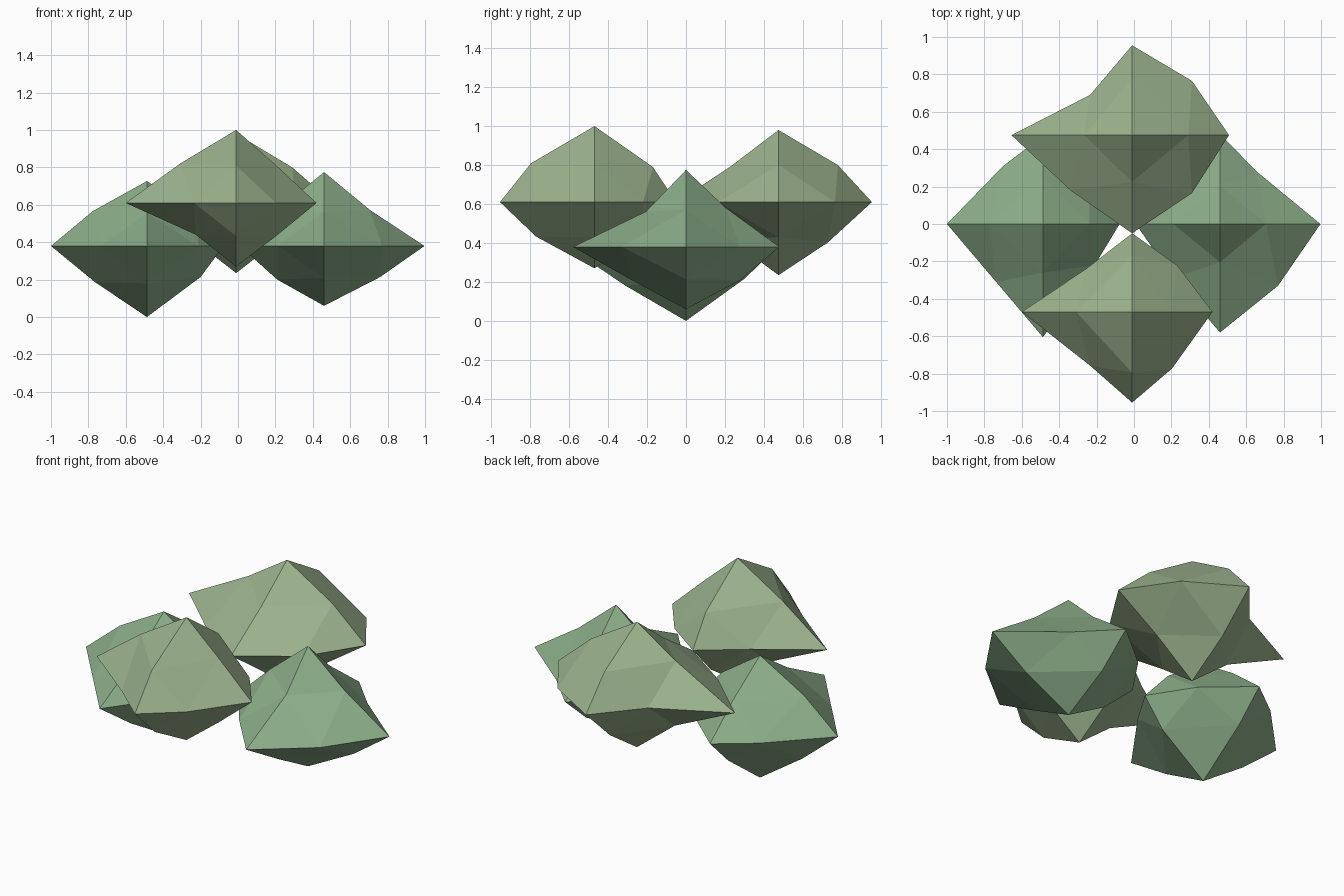
import bpy, bmesh

if "Cube" in bpy.data.objects:
    bpy.data.objects.remove(bpy.data.objects["Cube"])

AXES = {"xy": (0, 1), "xz": (0, 2), "yz": (1, 2)}


def material(name, rgb):
    m = bpy.data.materials.new(name)
    m.diffuse_color = (*rgb, 1)
    m.use_nodes = True
    m.node_tree.nodes["Principled BSDF"].inputs["Base Color"].default_value = m.diffuse_color
    return m


# Uneven once-subdivided octahedron: corner reach per axis (-, +),
# and bulge of each edge midpoint in its plane (order --, +-, -+, ++)
def clump(name, mat, center, reach, **bulge):
    bm = bmesh.new()
    verts = {}

    def vert(direction):
        if direction not in verts:
            used = [i for i in range(3) if direction[i]]
            p = list(center)
            if len(used) == 1:
                i = used[0]
                p[i] += direction[i] * reach[i][direction[i] > 0]
            else:
                i, j = used
                pairs = bulge["xyz"[i] + "xyz"[j]]
                pair = pairs[(direction[i] > 0) + 2 * (direction[j] > 0)]
                p[i] += direction[i] * pair[0]
                p[j] += direction[j] * pair[1]
            verts[direction] = bm.verts.new(p)
        return verts[direction]

    for sx in (-1, 1):
        for sy in (-1, 1):
            for sz in (-1, 1):
                x, y, z = vert((sx, 0, 0)), vert((0, sy, 0)), vert((0, 0, sz))
                xy, yz, xz = vert((sx, sy, 0)), vert((0, sy, sz)), vert((sx, 0, sz))
                for tri in ((x, xy, xz), (y, yz, xy), (z, xz, yz), (xy, yz, xz)):
                    bm.faces.new(tri if sx * sy * sz > 0 else tri[::-1])
    bmesh.ops.recalc_face_normals(bm, faces=bm.faces[:])
    me = bpy.data.meshes.new(name)
    bm.to_mesh(me)
    bm.free()
    me.materials.append(mat)
    bpy.context.collection.objects.link(bpy.data.objects.new(name, me))


light = material("light_leaf", (0.33, 0.45, 0.27))
dark = material("dark_leaf", (0.26, 0.42, 0.25))

# Upper pair of leaf clumps
clump("front_leaf_clump", light, (-.01, -.47, .61),
      ((.59, .43), (.485, .42), (.34, .39)),
      xy=((.225, .287), (.213, .303), (.247, .23), (.24, .25)),
      xz=((.215, .17), (.21, .18), (.30, .21), (.21, .205)),
      yz=((.30, .177), (.25, .18), (.325, .2), (.30, .18)))
clump("back_leaf_clump", light, (-.01, .475, .61),
      ((.645, .518), (.525, .48), (.375, .37)),
      xy=((.33, .295), (.32, .31), (.225, .215), (.32, .29)),
      xz=((.25, .18), (.25, .18), (.255, .206), (.30, .19)),
      yz=((.25, .19), (.253, .208), (.25, .18), (.305, .19)))

# Lower pair of leaf clumps
clump("right_leaf_clump", dark, (.46, 0, .38),
      ((.45, .537), (.58, .48), (.32, .395)),
      xy=((.25, .29), (.31, .33), (.28, .25), (.20, .277)),
      xz=((.25, .18), (.30, .166), (.25, .19), (.246, .192)),
      yz=((.28, .17), (.28, .17), (.205, .182), (.205, .2)))
clump("left_leaf_clump", dark, (-.487, 0, .38),
      ((.513, .41), (.605, .47), (.38, .347)),
      xy=((.25, .31), (.277, .22), (.213, .31), (.25, .25)),
      xz=((.278, .193), (.287, .166), (.288, .187), (.25, .18)),
      yz=((.31, .2), (.3, .164), (.26, .175), (.25, .18)))
